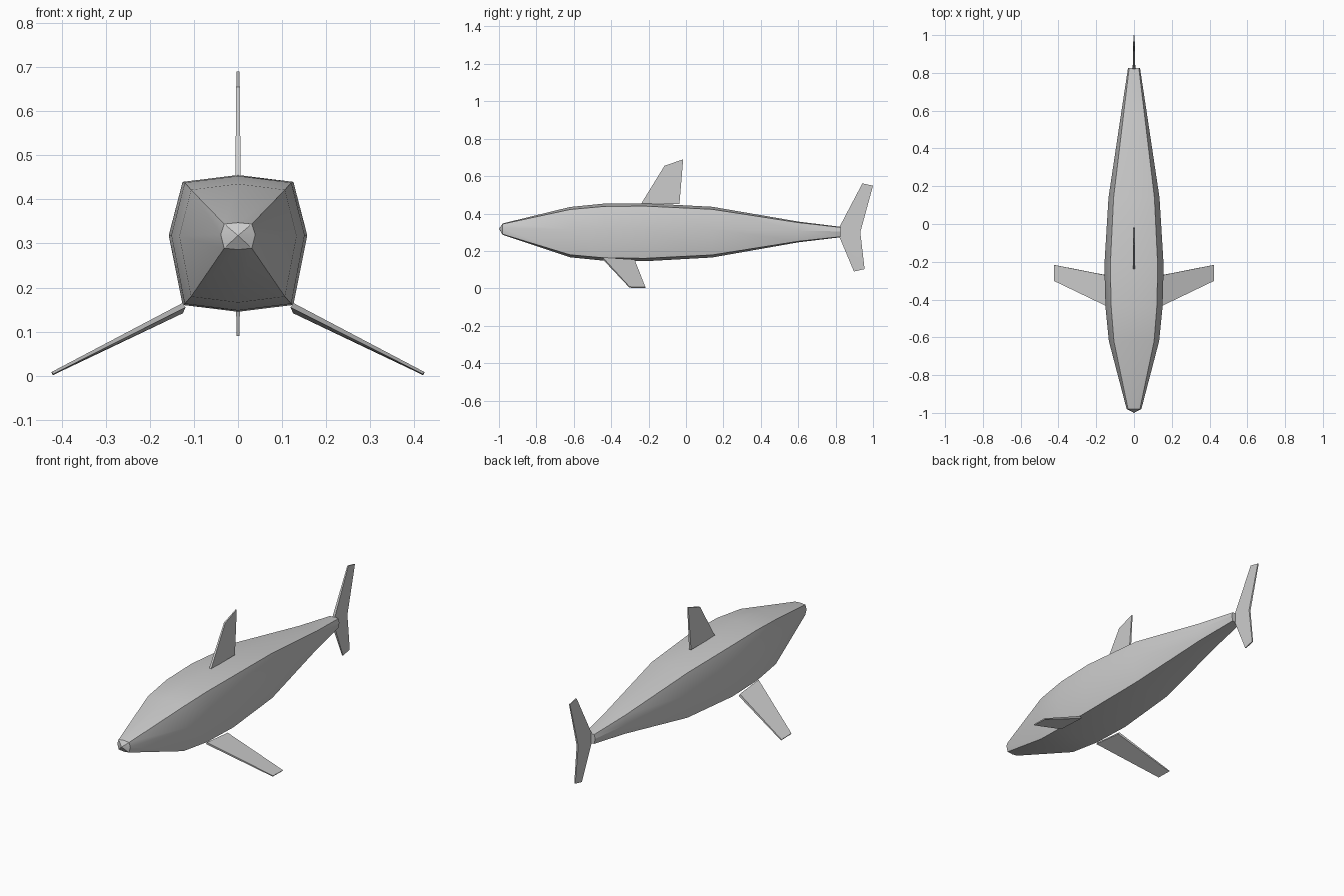
import bpy, bmesh
from mathutils import Vector

if "Cube" in bpy.data.objects:
    bpy.data.objects.remove(bpy.data.objects["Cube"])


def finish(name, bm, angle=0.5):
    bmesh.ops.recalc_face_normals(bm, faces=bm.faces)
    mesh = bpy.data.meshes.new(name)
    bm.to_mesh(mesh)
    bm.free()
    ob = bpy.data.objects.new(name, mesh)
    bpy.context.collection.objects.link(ob)
    bpy.ops.object.select_all(action='DESELECT')
    ob.select_set(True)
    bpy.context.view_layer.objects.active = ob
    bpy.ops.object.shade_smooth_by_angle(angle=angle)
    return ob


def plate(name, outline, normal, faces):
    """Thin tapered fin: outline entries are (x, y, z, half thickness)."""
    bm = bmesh.new()
    n = Vector(normal).normalized()
    a = [bm.verts.new(Vector(p[:3]) + n * p[3]) for p in outline]
    b = [bm.verts.new(Vector(p[:3]) - n * p[3]) for p in outline]
    for f in faces:
        bm.faces.new([a[i] for i in f])
        bm.faces.new([b[i] for i in reversed(f)])
    k = len(outline)
    for i in range(k):
        j = (i + 1) % k
        bm.faces.new((a[i], b[i], b[j], a[j]))
    return finish(name, bm)


# Body: eight-sided rings (y, half width, top z, bottom z)
stations = [
    (-0.98, 0.039, 0.347, 0.286), (-0.62, 0.133, 0.435, 0.166),
    (-0.44, 0.151, 0.453, 0.148), (-0.22, 0.157, 0.455, 0.145),
    (0.14, 0.135, 0.436, 0.165), (0.60, 0.066, 0.357, 0.246),
    (0.825, 0.032, 0.329, 0.273),
]
section = [(0, 1), (0.8, 0.9), (1, 0.12), (0.8, -0.9),
           (0, -1), (-0.8, -0.9), (-1, 0.12), (-0.8, 0.9)]
bm = bmesh.new()
rings = []
for y, w, top, bot in stations:
    c, h = (top + bot) / 2, (top - bot) / 2
    rings.append([bm.verts.new((w * u, y, c + h * v)) for u, v in section])
for r, s in zip(rings, rings[1:]):
    for i in range(8):
        j = (i + 1) % 8
        bm.faces.new((r[i], r[j], s[j], s[i]))
# Snout cap and tail end
tip = bm.verts.new((0, -1.0, 0.318))
for i in range(8):
    bm.faces.new((rings[0][i], tip, rings[0][(i + 1) % 8]))
bm.faces.new(rings[-1])
finish("body", bm)

# Dorsal fin
plate("dorsal_fin", [(0, -0.24, 0.452, 0.006), (0, -0.115, 0.655, 0.004),
                     (0, -0.015, 0.69, 0.003), (0, -0.035, 0.452, 0.006)],
      (1, 0, 0), [(0, 1, 2, 3)])

# Tail fin: upper and lower lobes share the middle edge
plate("tail_fin", [(0, 0.82, 0.327, 0.007), (0, 0.943, 0.561, 0.003),
                   (0, 1.0, 0.549, 0.003), (0, 0.932, 0.30, 0.005),
                   (0, 0.955, 0.103, 0.003), (0, 0.898, 0.09, 0.003),
                   (0, 0.82, 0.275, 0.007)],
      (1, 0, 0), [(0, 1, 2, 3), (0, 3, 6), (3, 4, 5, 6)])

# Pectoral fins
for side, label in ((1, "left"), (-1, "right")):
    plate(label + "_pectoral_fin",
          [(side * 0.122, -0.445, 0.16, 0.006), (side * 0.421, -0.302, 0.006, 0.003),
           (side * 0.421, -0.217, 0.004, 0.003), (side * 0.128, -0.275, 0.148, 0.007)],
          (side * 0.46, 0, 0.89), [(0, 1, 2, 3)])
